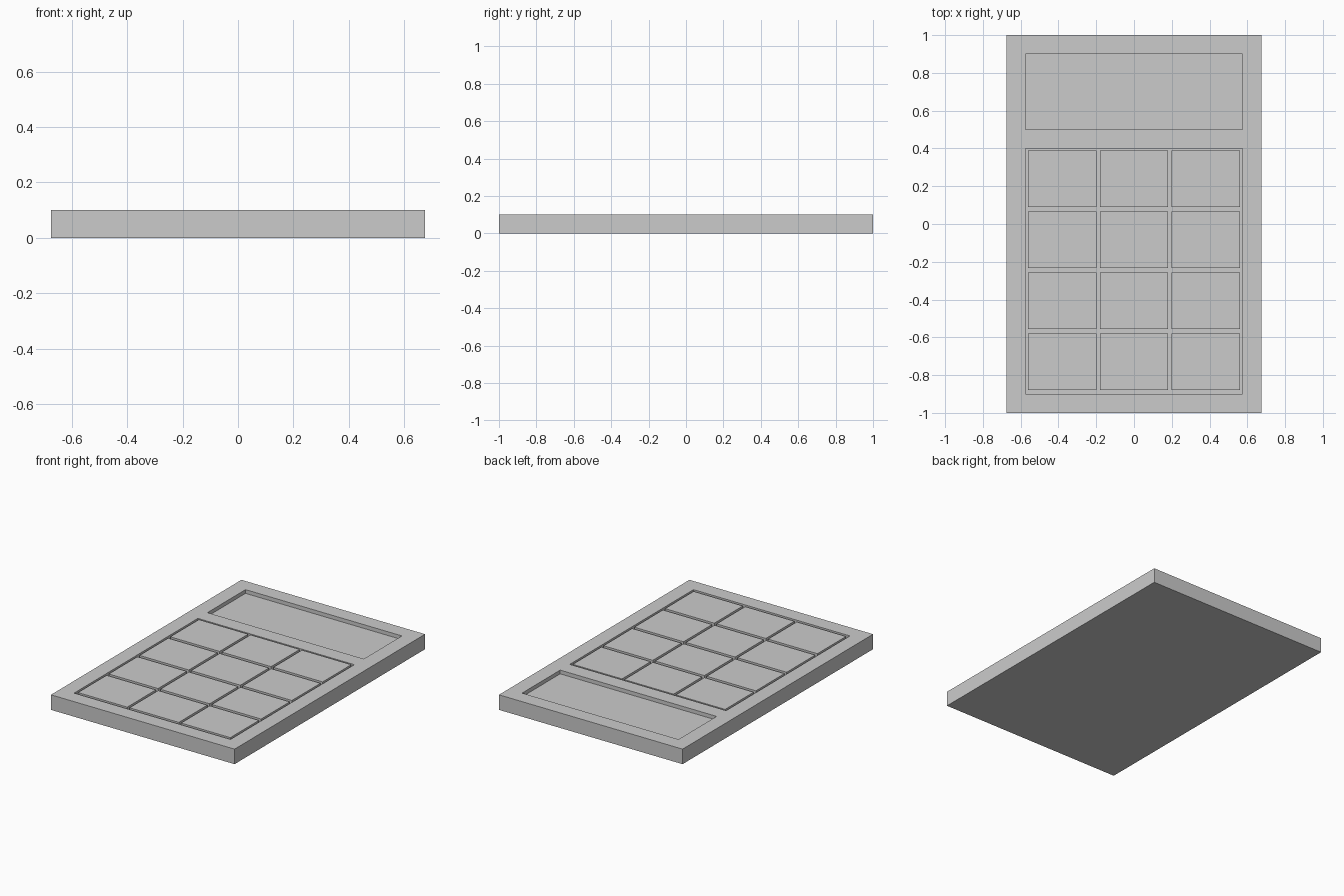
import bpy, bmesh

if "Cube" in bpy.data.objects:
    bpy.data.objects.remove(bpy.data.objects["Cube"])

TOP = 0.1
RECESS = 0.025


def box(name, x0, x1, y0, y1, z0, z1):
    bm = bmesh.new()
    bmesh.ops.create_cube(bm, size=1)
    for v in bm.verts:
        v.co.x = x1 if v.co.x > 0 else x0
        v.co.y = y1 if v.co.y > 0 else y0
        v.co.z = z1 if v.co.z > 0 else z0
    me = bpy.data.meshes.new(name)
    bm.to_mesh(me)
    bm.free()
    ob = bpy.data.objects.new(name, me)
    bpy.context.collection.objects.link(ob)
    return ob


# Flat case with two shallow recesses
case = box("case", -0.675, 0.675, -1, 1, 0, TOP)
for name, y0, y1 in (("screen_recess_cutter", 0.5, 0.9), ("keypad_recess_cutter", -0.9, 0.4)):
    cutter = box(name, -0.575, 0.575, y0, y1, TOP - RECESS, TOP + 0.1)
    cutter.hide_render = True
    cutter.hide_set(True)
    mod = case.modifiers.new(name, 'BOOLEAN')
    mod.operation = 'DIFFERENCE'
    mod.solver = 'EXACT'
    mod.object = cutter

# Grid of keys, flush with the case
KW, KH = 0.362, 0.3
for row in range(4):
    for col in range(3):
        cx = (col - 1) * 0.379
        cy = 0.239 - row * 0.323
        box(f"key_{row + 1}_{col + 1}", cx - KW / 2, cx + KW / 2,
            cy - KH / 2, cy + KH / 2, TOP - RECESS, TOP)
